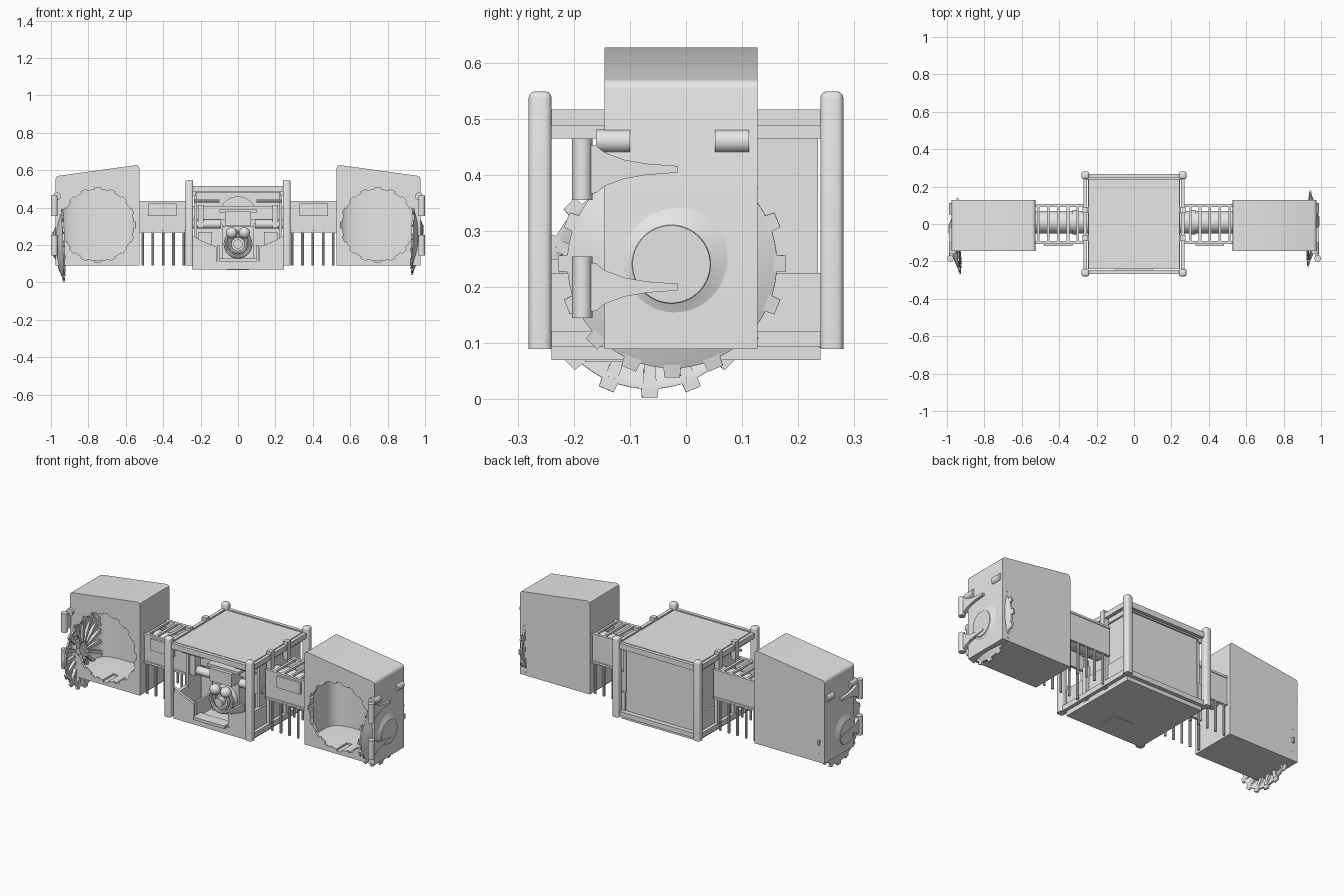
import bpy, bmesh, math
from math import sin, cos, pi
from mathutils import Vector

old = bpy.data.objects.get("Cube")
if old:
    bpy.data.objects.remove(old, do_unlink=True)

grey = bpy.data.materials.new("plain_grey")
grey.use_nodes = True
grey.diffuse_color = (0.8, 0.8, 0.8, 1)
grey.node_tree.nodes["Principled BSDF"].inputs["Base Color"].default_value = (0.8, 0.8, 0.8, 1)
parts = []


def finish(name, bm):
    bmesh.ops.recalc_face_normals(bm, faces=bm.faces)
    mesh = bpy.data.meshes.new(name)
    bm.to_mesh(mesh)
    bm.free()
    mesh.materials.append(grey)
    ob = bpy.data.objects.new(name, mesh)
    bpy.context.collection.objects.link(ob)
    parts.append(ob)
    return ob


def prism(name, pts, axis, a, b):
    """Extrude a 2D outline along one axis, from a to b."""
    bm = bmesh.new()
    at = {"x": lambda p, t: (t, p[0], p[1]), "y": lambda p, t: (p[0], t, p[1]),
          "z": lambda p, t: (p[0], p[1], t)}[axis]
    rings = [[bm.verts.new(at(p, t)) for p in pts] for t in (a, b)]
    for ring in rings:
        bm.faces.new(ring)
    for i in range(len(pts)):
        j = (i + 1) % len(pts)
        bm.faces.new((rings[0][i], rings[0][j], rings[1][j], rings[1][i]))
    return finish(name, bm)


def box(name, x, y, z):
    return prism(name, [(x[0], y[0]), (x[1], y[0]), (x[1], y[1]), (x[0], y[1])], "z", *z)


def rod(name, p, q, r, sides=16, r2=None):
    p, q = Vector(p), Vector(q)
    bm = bmesh.new()
    bmesh.ops.create_cone(bm, cap_ends=True, segments=sides, radius1=r,
                          radius2=r if r2 is None else r2, depth=(q - p).length)
    bmesh.ops.rotate(bm, verts=bm.verts, matrix=Vector((0, 0, 1)).rotation_difference(q - p).to_matrix())
    bmesh.ops.translate(bm, verts=bm.verts, vec=(p + q) / 2)
    return finish(name, bm)


def ball(name, c, r):
    bm = bmesh.new()
    bmesh.ops.create_uvsphere(bm, u_segments=20, v_segments=12, radius=r)
    bmesh.ops.translate(bm, verts=bm.verts, vec=c)
    return finish(name, bm)


def pillar(name, cx, cy):
    """Square post with softened edges and a rounded top."""
    bm = bmesh.new()
    for v in bmesh.ops.create_cube(bm, size=1)["verts"]:
        v.co = (cx + v.co.x * 0.041, cy + v.co.y * 0.041, 0.09 if v.co.z < 0 else 0.549)
    top = [e for e in bm.edges if all(v.co.z > 0.5 for v in e.verts)]
    sides = [e for e in bm.edges if abs(e.verts[0].co.z - e.verts[1].co.z) > 0.1]
    bmesh.ops.bevel(bm, geom=top + sides, offset=0.012, segments=3, profile=0.5, affect="EDGES")
    finish(name, bm)


def ring(name, c, r, thick):
    bpy.ops.mesh.primitive_torus_add(location=c, rotation=(pi / 2, 0, 0), major_radius=r, minor_radius=thick,
                                     major_segments=28, minor_segments=8)
    ob = bpy.context.object
    ob.name = name
    ob.data.materials.append(grey)
    parts.append(ob)


def cut(target, cutter):
    mod = target.modifiers.new("cut", "BOOLEAN")
    mod.operation, mod.solver, mod.object = "DIFFERENCE", "EXACT", cutter
    bpy.context.view_layer.objects.active = target
    bpy.ops.object.modifier_apply(modifier=mod.name)
    parts.remove(cutter)
    bpy.data.objects.remove(cutter, do_unlink=True)


def gear(cx, cz, r_in, r_out, teeth=16):
    pts = []
    for i in range(teeth):
        for f, r in ((-0.5, r_in), (-0.22, r_in), (-0.2, r_out), (0.2, r_out), (0.22, r_in)):
            t = 2 * pi * (i + f) / teeth
            pts.append((cx + r * cos(t), cz + r * sin(t)))
    return pts


def gear_door(name, s, centre):
    """Shallow ribbed dome with a toothed rim, dome pointing outwards."""
    bm = bmesh.new()
    profile = [(0, 0.04), (0.069, 0.04), (0.07, 0.037), (0.096, 0.025), (0.14, 0.013),
               (0.187, -0.006), (0.187, -0.016), (0.176, -0.016), (0.14, 0.004), (0.09, 0.016), (0, 0.02)]
    n = 64
    loops = [[bm.verts.new((h, r * cos(2 * pi * i / n), r * sin(2 * pi * i / n)))
              for i in range(n)] for r, h in profile[1:-1]]
    for a, b in zip(loops, loops[1:]):
        for i in range(n):
            j = (i + 1) % n
            bm.faces.new((a[i], a[j], b[j], b[i]))
    bm.faces.new(loops[0])
    bm.faces.new(loops[-1])
    # rim teeth and wedge ribs: (radius, back, front, width) at the inner and outer end
    wedges = (((0.176, -0.016, -0.003, 0.032), (0.203, -0.016, -0.007, 0.028)),
              ((0.05, -0.004, 0.018, 0.01), (0.18, -0.018, -0.006, 0.024)))
    for i in range(16):
        t = 2 * pi * i / 16
        for wedge in wedges:
            for v in bmesh.ops.create_cube(bm, size=1)["verts"]:
                r, back, front, w = wedge[v.co.y > 0]
                k = v.co.z * w
                v.co = (front if v.co.x > 0 else back, r * cos(t) - k * sin(t), r * sin(t) + k * cos(t))
    turn = Vector((1, 0, 0)).rotation_difference(Vector((1, -0.03, -0.03))).to_matrix()
    for v in bm.verts:
        p = turn @ v.co
        v.co = (s * (centre[0] + p.x), centre[1] + p.y, centre[2] + p.z)
    finish(name, bm)


for s, side in ((1, "left"), (-1, "right")):
    # housing with a sloping roof, gear-shaped doorway and rounded chamber
    house = prism(side + "_housing", [(s * x, z) for x, z in (
        (0.527, 0.09), (0.975, 0.09), (0.975, 0.552), (0.973, 0.561), (0.968, 0.567), (0.96, 0.57),
        (0.547, 0.627), (0.538, 0.626), (0.53, 0.62), (0.527, 0.61))], "y", -0.145, 0.127)
    cx = 0.748 * s
    room = [(cx + 0.212 * math.copysign(abs(cos(t)) ** 0.5, cos(t)),
             -0.01 + 0.128 * math.copysign(abs(sin(t)) ** 0.5, sin(t)))
            for t in (2 * pi * (i + 0.5) / 48 for i in range(48))]
    cut(house, prism("room_cutter", room, "z", 0.118, 0.52))
    cut(house, prism("doorway_cutter", gear(cx, 0.307, 0.19, 0.2), "y", -0.2, -0.05))
    gear_door(side + "_gear_door", s, (0.948, -0.025, 0.242) if s > 0 else (0.948, -0.065, 0.205))

    # hinge claws and latch lugs
    for z in (0.41, 0.2):
        rod(side + "_hinge_pin", (s * 0.982, -0.185, z - 0.055), (s * 0.982, -0.185, z + 0.055), 0.018)
        upper = [(-0.175, 0.045), (-0.16, 0.042), (-0.145, 0.03), (-0.11, 0.017), (-0.07, 0.01), (-0.015, 0.006)]
        outline = [(y, z + h) for y, h in upper] + [(y, z - h) for y, h in reversed(upper)]
        prism(side + "_hinge_arm", outline, "x", s * 0.968, s * 0.99)
    for y in (-0.13, 0.082):
        rod(side + "_lug", (s * 0.968, y - 0.03, 0.46), (s * 0.968, y + 0.03, 0.46), 0.021)

    # bridge: side panels, ladder top, hanging rods, connecting tube
    for y in (-0.1, 0.1):
        box(side + "_bridge_panel", (s * 0.25, s * 0.53), (y - 0.004, y + 0.004), (0.27, 0.425))
        for z in (0.272, 0.43):
            box(side + "_bridge_rail", (s * 0.25, s * 0.53), (y - 0.008, y + 0.008), (z - 0.006, z + 0.006))
        for i in range(5):
            x = s * (0.29 + 0.055 * i)
            rod(side + "_hanging_rod", (x, y, 0.09), (x, y, 0.28), 0.007, 8)
    box(side + "_bridge_plate", (s * 0.33, s * 0.48), (-0.117, -0.1), (0.355, 0.422))
    for i in range(5):
        x = s * (0.3 + 0.053 * i)
        box(side + "_ladder_rung", (x - 0.007, x + 0.007), (-0.1, 0.1), (0.424, 0.436))
    rod(side + "_tube", (s * 0.2, 0.01, 0.35), (s * 0.53, 0.01, 0.35), 0.06, 24)
    rod(side + "_tube_collar", (s * 0.3, 0.01, 0.35), (s * 0.33, 0.01, 0.35), 0.066, 24)

    # cabin corner pillars, bridge posts, walls and rails
    for y in (-0.26, 0.26):
        pillar(side + "_pillar", s * 0.26, y)
    for y in (-0.075, 0.075):
        box(side + "_bridge_post", (s * 0.245, s * 0.275), (y - 0.015, y + 0.015), (0.43, 0.535))
        box(side + "_post_foot", (s * 0.24, s * 0.265), (y - 0.014, y + 0.014), (0.09, 0.28))
    for z in (0.105, 0.5):
        box(side + "_side_rail", (s * 0.25, s * 0.27), (-0.26, 0.26), (z - 0.012, z + 0.017))
    box(side + "_upper_wall", (s * 0.22, s * 0.235), (-0.14, 0.235), (0.22, 0.5))
    box(side + "_lower_wall", (s * 0.222, s * 0.245), (-0.24, 0.24), (0.07, 0.225))
    box(side + "_side_beam", (s * 0.225, s * 0.245), (-0.24, 0.24), (0.465, 0.505))
    # sloped tub cheek and fittings inside the cab
    prism(side + "_tub_cheek", [(s * x, z) for x, z in (
        (0.24, 0.1), (0.24, 0.25), (0.2, 0.225), (0.115, 0.19), (0.115, 0.1))], "y", -0.24, -0.225)
    box(side + "_control_box", (s * 0.14, s * 0.21), (-0.04, 0.06), (0.11, 0.27))
    rod(side + "_piston", (s * 0.09, -0.1, 0.312), (s * 0.24, -0.1, 0.312), 0.024)
    box(side + "_piston_mount", (s * 0.185, s * 0.215), (-0.13, -0.05), (0.29, 0.415))
    rod(side + "_overhead_pipe", (s * 0.1, -0.17, 0.435), (s * 0.235, -0.17, 0.435), 0.008, 10)
    ball(side + "_cylinder_head", (s * 0.034, -0.16, 0.265), 0.03)
    box(side + "_frame_arm", (s * 0.1, s * 0.112), (-0.235, -0.1), (0.112, 0.2))

# cabin shell
box("floor", (-0.245, 0.245), (-0.24, 0.24), (0.07, 0.112))
box("floor_hatch", (-0.06, 0.06), (-0.18, -0.08), (0.067, 0.07))
box("back_wall", (-0.235, 0.235), (0.215, 0.232), (0.1, 0.5))
box("roof", (-0.243, 0.243), (-0.24, 0.24), (0.482, 0.515))
for y in (-0.257, 0.257):
    box("roof_rail", (-0.255, 0.255), (y - 0.01, y + 0.01), (0.485, 0.517))
box("back_bottom_rail", (-0.255, 0.255), (0.235, 0.262), (0.092, 0.12))

# machinery in the open front
box("cross_beam", (-0.22, 0.22), (-0.08, -0.03), (0.335, 0.41))
rod("boiler", (0, -0.05, 0.36), (0, 0.14, 0.36), 0.1, 32)
box("platform", (-0.1, 0.1), (-0.14, 0.0), (0.375, 0.39))
box("console", (-0.07, 0.07), (-0.16, -0.06), (0.305, 0.378))
box("engine_block", (-0.085, 0.085), (-0.11, 0.04), (0.112, 0.3))
rod("round_face", (0, -0.1, 0.205), (0, -0.15, 0.205), 0.078, 32, 0.066)
for r in (0.068, 0.045):
    ring("face_ring", (0, -0.15, 0.205), r, 0.009)
rod("face_hub", (0, -0.15, 0.205), (0, -0.18, 0.205), 0.025, 20)
box("front_step", (-0.1, 0.1), (-0.268, -0.2), (0.112, 0.128))

bpy.ops.object.select_all(action="DESELECT")
for ob in parts:
    ob.select_set(True)
bpy.context.view_layer.objects.active = parts[0]
bpy.ops.object.shade_smooth_by_angle(angle=0.6)
